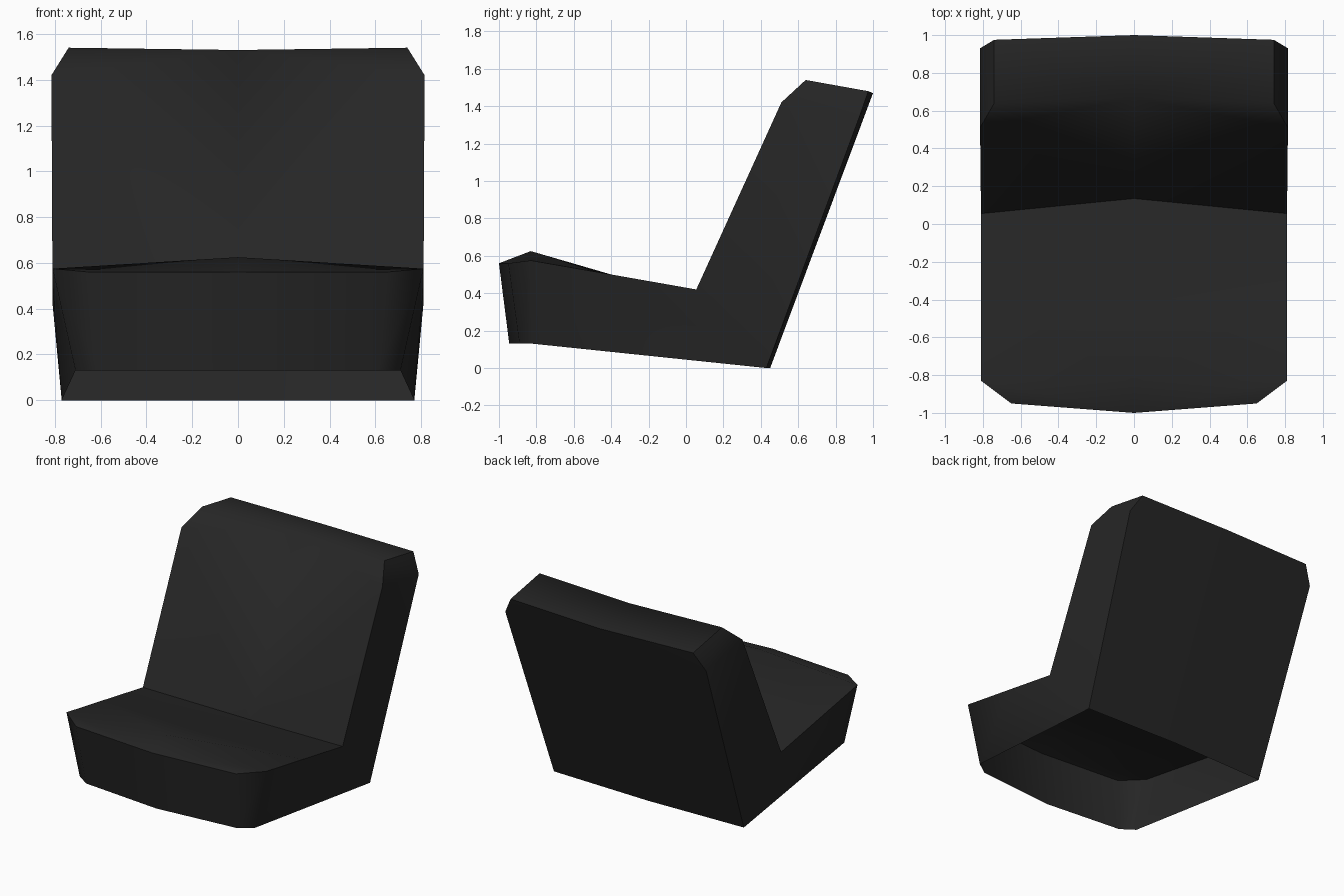
import bpy, bmesh, math

if "Cube" in bpy.data.objects:
    bpy.data.objects.remove(bpy.data.objects["Cube"])

# one flat colour
mat = bpy.data.materials.new("black_vinyl")
mat.diffuse_color = (0.019, 0.019, 0.019, 1)
mat.use_nodes = True
mat.node_tree.nodes["Principled BSDF"].inputs["Base Color"].default_value = mat.diffuse_color

# right half of the bucket seat: centre profile (x = 0), front to back
centre = [(-0.945, 0.13), (-1.0, 0.56), (-0.83, 0.625), (-0.4, 0.48),
          (0.135, 0.37), (0.665, 1.53), (1.0, 1.47), (0.45, 0.0)]
# rounded front corner: bottom, top
corner = [(0.61, -0.89, 0.13), (0.65, -0.95, 0.56)]
# side profile, front to back, with chamfered shoulders
side = [(0.71, -0.82, 0.13), (0.81, -0.83, 0.575), (0.81, -0.4, 0.5),
        (0.81, 0.055, 0.42), (0.815, 0.51, 1.42), (0.74, 0.64, 1.54),
        (0.74, 0.975, 1.48), (0.815, 0.93, 1.35), (0.77, 0.43, 0.0)]

bm = bmesh.new()
C = [bm.verts.new((0, y, z)) for y, z in centre]
K = [bm.verts.new(p) for p in corner]
S = [bm.verts.new(p) for p in side]

panels = [
    (C[0], K[0], K[1], C[1]), (K[0], S[0], S[1], K[1]),      # seat front
    (C[1], K[1], S[1], C[2]),                                # front lip
    (C[2], S[1], S[2], C[3]), (C[3], S[2], S[3], C[4]),      # seat top
    (C[4], S[3], S[4], C[5]), (C[5], S[4], S[5]),            # backrest front
    (C[5], S[5], S[6], C[6]),                                # backrest top
    (C[6], S[6], S[7]), (C[6], S[7], S[8], C[7]),            # backrest rear
    (S[5], S[4], S[7], S[6]), (S[4], S[3], S[8], S[7]),      # backrest side
    (S[3], S[2], S[8]), (S[2], S[1], S[0], S[8]),            # seat side
]
for p in panels:
    bm.faces.new(p)
bmesh.ops.recalc_face_normals(bm, faces=bm.faces[:])
bm.faces.ensure_lookup_table()
if bm.faces[0].normal.y > 0:
    bmesh.ops.reverse_faces(bm, faces=bm.faces[:])

mesh = bpy.data.meshes.new("bucket_seat")
bm.to_mesh(mesh)
bm.free()
seat = bpy.data.objects.new("bucket_seat", mesh)
bpy.context.collection.objects.link(seat)
mesh.materials.append(mat)

# soft shading across the front corners, sharp elsewhere; underside stays open
bpy.context.view_layer.objects.active = seat
seat.select_set(True)
bpy.ops.object.shade_smooth_by_angle(angle=math.radians(55))
mirror = seat.modifiers.new("mirror", 'MIRROR')
mirror.use_clip = True
